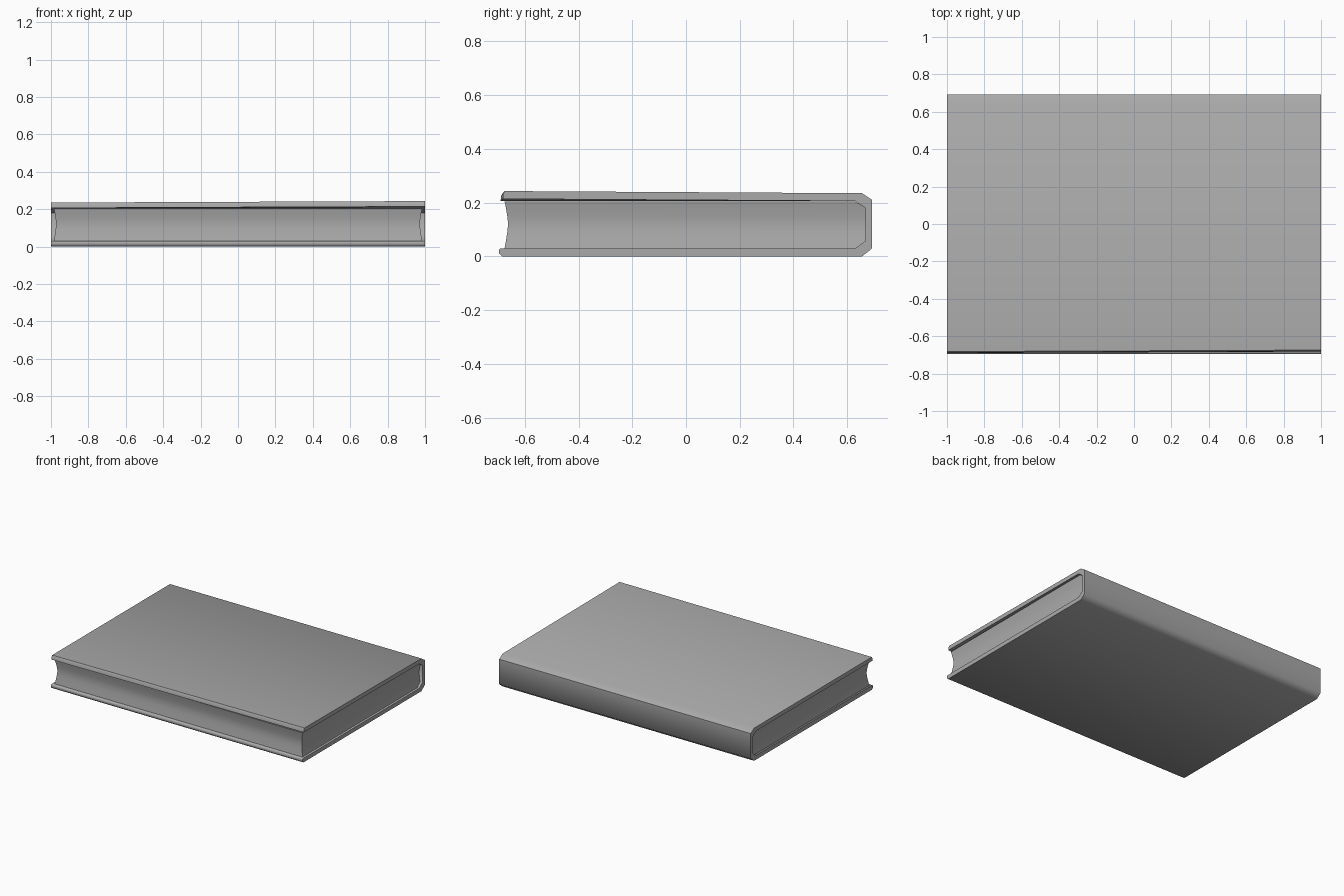
import bpy, bmesh, math

if "Cube" in bpy.data.objects:
    bpy.data.objects.remove(bpy.data.objects["Cube"])

grey = bpy.data.materials.new("plain_grey")
grey.use_nodes = True
grey.diffuse_color = (0.4, 0.4, 0.4, 1)
grey.node_tree.nodes["Principled BSDF"].inputs["Base Color"].default_value = (0.4, 0.4, 0.4, 1)


def loft(name, rings, angle):
    """Skin a list of matching closed rings and cap both ends."""
    bm = bmesh.new()
    rows = [[bm.verts.new(p) for p in ring] for ring in rings]
    n = len(rows[0])
    for a, b in zip(rows, rows[1:]):
        for i in range(n):
            j = (i + 1) % n
            bm.faces.new((a[i], a[j], b[j], b[i]))
    bm.faces.new(rows[0])
    bm.faces.new(rows[-1])
    bmesh.ops.recalc_face_normals(bm, faces=bm.faces)
    mesh = bpy.data.meshes.new(name)
    bm.to_mesh(mesh)
    bm.free()
    mesh.materials.append(grey)
    obj = bpy.data.objects.new(name, mesh)
    bpy.context.collection.objects.link(obj)
    bpy.ops.object.select_all(action='DESELECT')
    obj.select_set(True)
    bpy.context.view_layer.objects.active = obj
    bpy.ops.object.shade_smooth_by_angle(angle=math.radians(angle))


# Wrap-around cover: the upper board's free edge lifts a little towards +x
def cover_ring(x, lift, pull):
    outer = [(-0.685, 0), (0.655, 0), (0.693, 0.03), (0.693, 0.21), (0.655, 0.235)]
    lip = [(-0.682 + pull, 0.235 + lift), (-0.688 + pull, 0.225 + lift),
           (-0.69 + pull, 0.206 + lift)]
    inner = [(0.63, 0.206), (0.668, 0.18), (0.668, 0.058), (0.63, 0.03)]
    edge = [(-0.69, 0.03), (-0.695, 0.025), (-0.695, 0.01)]
    return [(x, y, z) for y, z in outer + lip + inner + edge]


loft("cover", [cover_ring(-1, 0, 0), cover_ring(1, 0.008, 0.008)], 55)

# Page block: hollowed on the front and both ends, chamfered into the spine
page_rows = [(0.03, 0.63, 0), (0.058, 0.668, 0.005), (0.09, 0.668, 0.01),
             (0.12, 0.668, 0.013), (0.15, 0.668, 0.01), (0.18, 0.668, 0.005),
             (0.204, 0.63, 0)]
rings = []
for z, back, hollow in page_rows:
    half, front = 0.985 - hollow, -0.675 + hollow
    rings.append([(-half, front, z), (half, front, z), (half, back, z), (-half, back, z)])
loft("page_block", rings, 40)
